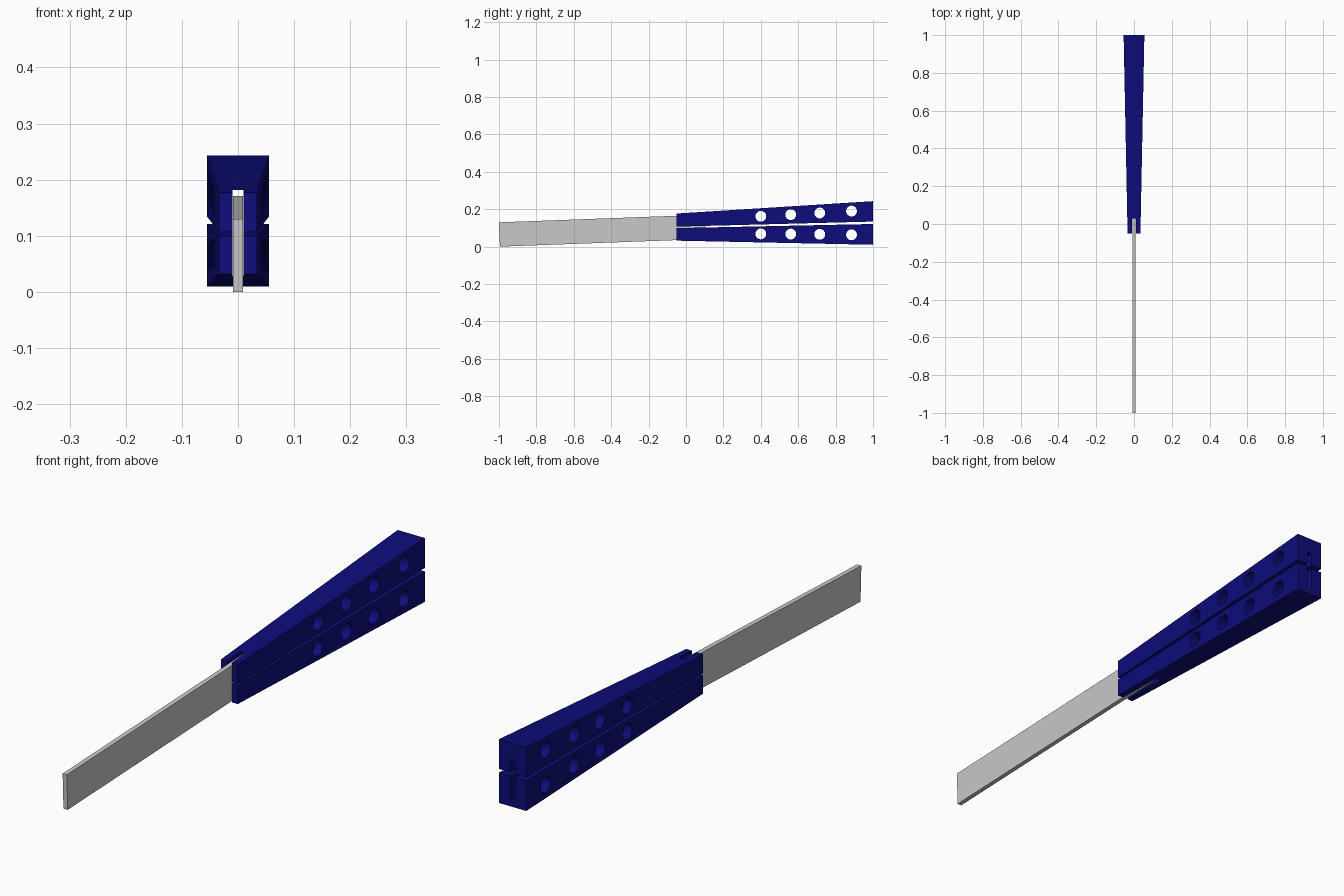
import bpy, bmesh, math
from mathutils import Matrix, Vector

if "Cube" in bpy.data.objects:
    bpy.data.objects.remove(bpy.data.objects["Cube"])


def material(name, rgb):
    m = bpy.data.materials.new(name)
    m.diffuse_color = (*rgb, 1.0)
    m.use_nodes = True
    m.node_tree.nodes["Principled BSDF"].inputs["Base Color"].default_value = m.diffuse_color
    return m


BLUE = material("navy_blue", (0.004, 0.004, 0.2))
STEEL = material("steel_grey", (0.58, 0.58, 0.58))


def make_object(name, bm, mat):
    bmesh.ops.recalc_face_normals(bm, faces=bm.faces)
    me = bpy.data.meshes.new(name)
    bm.to_mesh(me)
    bm.free()
    me.materials.append(mat)
    ob = bpy.data.objects.new(name, me)
    bpy.context.collection.objects.link(ob)
    return ob


def box(x, y0, y1, z0, z1):
    bm = bmesh.new()
    size = Vector((2 * x, y1 - y0, z1 - z0))
    mat = Matrix.Translation((0, (y0 + y1) / 2, (z0 + z1) / 2)) @ Matrix.Diagonal((*size, 1))
    bmesh.ops.create_cube(bm, size=1, matrix=mat)
    return bm


def cut(ob, cutters):
    # subtract each cutter, bake the result, then drop the cutters
    for c in cutters:
        mod = ob.modifiers.new("cut", 'BOOLEAN')
        mod.operation, mod.solver, mod.object = 'DIFFERENCE', 'EXACT', c
        c.hide_render = True
    bpy.context.view_layer.update()
    dg = bpy.context.evaluated_depsgraph_get()
    me = bpy.data.meshes.new_from_object(ob.evaluated_get(dg))
    ob.modifiers.clear()
    ob.data = me
    for c in cutters:
        bpy.data.objects.remove(c)


Y0, Y1 = -0.05, 1.0        # handle ends
W0, W1 = 0.034, 0.055      # half widths at those ends
HOLE_Y = (0.40, 0.56, 0.715, 0.885)


def handle(name, front_z, back_z, hole_z):
    # tapered bar
    bm = bmesh.new()
    rings = []
    for y, w, (a, b) in ((Y0, W0, front_z), (Y1, W1, back_z)):
        rings.append([bm.verts.new(p) for p in ((-w, y, a), (w, y, a), (w, y, b), (-w, y, b))])
    for r in rings:
        bm.faces.new(r)
    for i in range(4):
        j = (i + 1) % 4
        bm.faces.new((rings[0][i], rings[0][j], rings[1][j], rings[1][i]))
    ob = make_object(name, bm, BLUE)
    # level channel for the blade, open at both ends
    slot = make_object("slot_cutter", box(0.01, -0.2, 1.2, 0.028, 0.182), BLUE)
    # round holes through the sides
    hb = bmesh.new()
    for y, z in zip(HOLE_Y, hole_z):
        bmesh.ops.create_cone(hb, cap_ends=True, segments=32, radius1=0.029, radius2=0.029, depth=0.3,
                              matrix=Matrix.Translation((0, y, z)) @ Matrix.Rotation(math.pi / 2, 4, 'Y'))
    cut(ob, [slot, make_object("hole_cutter", hb, BLUE)])
    return ob


handle("upper_handle", (0.107, 0.177), (0.134, 0.243), (0.162, 0.171, 0.18, 0.19))
handle("lower_handle", (0.032, 0.099), (0.121, 0.01)[::-1], (0.068, 0.067, 0.066, 0.063))

# blade: thin bar tilted slightly upward toward the handles
bm = box(0.0085, 0, 1.1, 0, 0.13)
angle = math.atan(0.037)
bmesh.ops.transform(bm, verts=bm.verts, matrix=Matrix.Translation((0, -0.995, 0)) @ Matrix.Rotation(angle, 4, 'X'))
make_object("blade", bm, STEEL)
